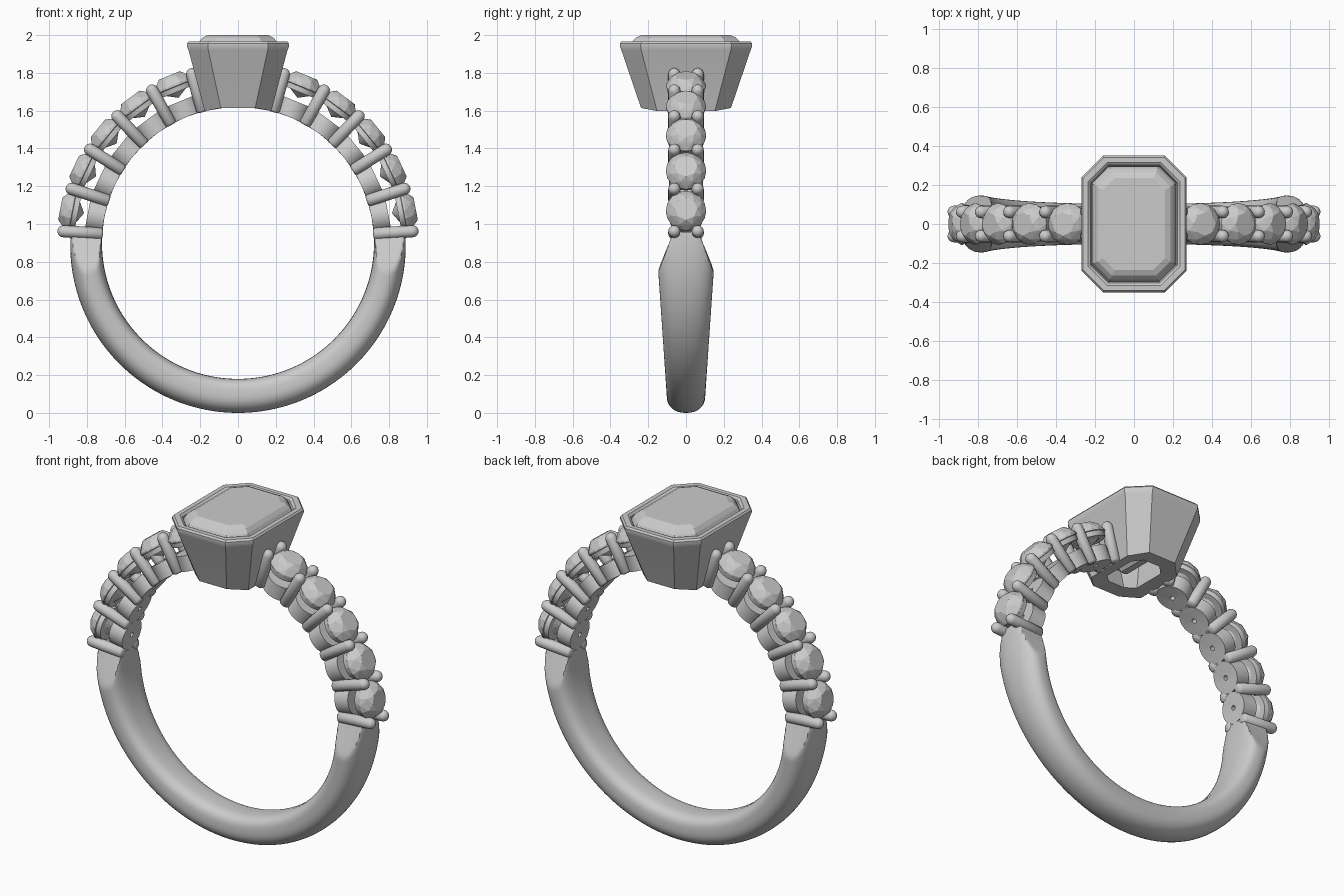
import bpy, bmesh
from math import sin, cos, pi, radians, sqrt
from mathutils import Matrix, Vector

if "Cube" in bpy.data.objects:
    bpy.data.objects.remove(bpy.data.objects["Cube"])

CZ, RI = 0.9, 0.72          # ring centre height, finger radius
STEP, A0 = 14.2, 3.8        # angular pitch of side stones, first prong angle


def finish(name, bm, smooth=None):
    bmesh.ops.recalc_face_normals(bm, faces=bm.faces)
    me = bpy.data.meshes.new(name)
    bm.to_mesh(me)
    bm.free()
    ob = bpy.data.objects.new(name, me)
    bpy.context.collection.objects.link(ob)
    if smooth:
        bpy.ops.object.select_all(action='DESELECT')
        ob.select_set(True)
        bpy.context.view_layer.objects.active = ob
        bpy.ops.object.shade_smooth_by_angle(angle=radians(smooth))
    return ob


def skin(name, rings, loop=False, smooth=None):
    """Bridge rings of points; either cap the ends or join last to first."""
    bm = bmesh.new()
    vs = [[bm.verts.new(p) for p in r] for r in rings]
    n = len(vs[0])
    for i in range(len(vs) if loop else len(vs) - 1):
        a, b = vs[i], vs[(i + 1) % len(vs)]
        for j in range(n):
            bm.faces.new((a[j], a[(j + 1) % n], b[(j + 1) % n], b[j]))
    if not loop:
        bm.faces.new(vs[0])
        bm.faces.new(vs[-1])
    return finish(name, bm, smooth)


def lathe(profile, n=32, y=0.0):
    return [[(r * cos(2 * pi * j / n), y + r * sin(2 * pi * j / n), h) for j in range(n)]
            for r, h in profile]


def radial(angle, side):
    """Matrix whose z axis points outward from the ring centre."""
    return Matrix.Translation((0, 0, CZ)) @ Matrix.Rotation(side * radians(90 - angle), 4, 'Y')


# Lower shank: domed section, widening upward, sides cut flat near the ends
def shank_ring(deg):
    a = radians(deg)
    z = CZ + 0.8 * sin(a)
    outer = 0.9 - 0.012 * (1 + sin(a))
    mid, half = (outer + RI) / 2, (outer - RI) / 2
    width = 0.095 + 0.069 * z
    cut = 0.147 - 0.077 * max(0.0, z - 0.75) / 0.2
    pts = []
    for k in range(40):
        t = 2 * pi * k / 40
        c, s = cos(t), sin(t)
        e = 0.9 if s > 0 else 0.65
        y = width * abs(c) ** e * (1 if c > 0 else -1)
        r = mid + half * abs(s) ** e * (1 if s > 0 else -1)
        y = max(-cut, min(cut, y))
        pts.append((r * cos(a), y, CZ + r * sin(a)))
    return pts


N = 120
start, end = A0, -180 - A0
skin("shank", [shank_ring(start + (end - start) * i / N) for i in range(N + 1)], smooth=35)


# Round brilliant stone
def brilliant(name, m):
    bm = bmesh.new()
    def ring(r, h, n, off=0.0):
        for j in range(n):
            t = 2 * pi * (j + off) / n
            bm.verts.new((r * cos(t), r * sin(t), h))
    ring(0.06, 0.958, 8)
    ring(0.087, 0.937, 8, 0.5)
    ring(0.107, 0.903, 16)
    ring(0.107, 0.893, 16)
    bm.verts.new((0, 0, 0.83))
    bmesh.ops.convex_hull(bm, input=bm.verts)
    bmesh.ops.dissolve_limit(bm, angle_limit=0.02, verts=bm.verts, edges=bm.edges)
    finish(name, bm).matrix_world = m


for side, tag in ((1, "right"), (-1, "left")):
    for k in range(5):
        m = radial(A0 + STEP * (k + 0.5), side)
        brilliant(f"side_stone_{tag}_{k}", m)
        # Seat ring under the stone
        seat = skin(f"stone_seat_{tag}_{k}",
                    lathe([(0.097, 0.862), (0.101, 0.89), (0.09, 0.89), (0.06, 0.862)]), True, 40)
        seat.matrix_world = m
        # Base collet with small hole, inner face following the finger circle
        rings = lathe([(0.09, 0.7), (0.09, 0.81), (0.014, 0.81), (0.014, 0.7)])
        for i in (0, 3):
            rings[i] = [(x, y, sqrt(RI * RI - x * x)) for x, y, _ in rings[i]]
        skin(f"collet_{tag}_{k}", rings, True, 40).matrix_world = m
    # Paired round-tipped prongs
    R = 0.032
    prof = [(0.02, 0.717), (R, 0.727)]
    prof += [(R * cos(radians(t)), 0.926 + R * sin(radians(t))) for t in (0, 20, 40, 60, 80)]
    for k in range(6):
        for j, y in enumerate((-0.062, 0.062)):
            p = skin(f"prong_{tag}_{k}_{j}", lathe(prof, 16, y), smooth=50)
            p.matrix_world = radial(A0 + STEP * k, side)


# Cut-corner rectangle ring
def octagon(hx, hy, c, z):
    pts = [(hx, -hy + c), (hx, hy - c), (hx - c, hy), (-hx + c, hy),
           (-hx, hy - c), (-hx, -hy + c), (-hx + c, -hy), (hx - c, -hy)]
    if z is None:                      # follow the finger circle
        return [(x, y, CZ + sqrt(RI * RI - x * x)) for x, y in pts]
    return [(x, y, z) for x, y in pts]


# Tapered bezel with rounded rim and open base
skin("bezel", [octagon(*p) for p in (
    (0.176, 0.238, 0.085, None),
    (0.262, 0.342, 0.105, 1.92), (0.27, 0.35, 0.11, 1.94), (0.27, 0.35, 0.11, 1.955),
    (0.262, 0.342, 0.107, 1.966), (0.235, 0.315, 0.097, 1.966), (0.222, 0.302, 0.09, 1.955),
    (0.215, 0.295, 0.088, 1.92), (0.105, 0.15, 0.05, None))], loop=True, smooth=30)

# Step-cut centre stone
skin("centre_stone", [octagon(*p) for p in (
    (0.02, 0.09, 0.012, 1.66), (0.1, 0.17, 0.045, 1.74), (0.17, 0.245, 0.07, 1.84),
    (0.216, 0.296, 0.088, 1.93), (0.216, 0.296, 0.088, 1.945), (0.205, 0.285, 0.083, 1.966),
    (0.187, 0.265, 0.073, 1.987), (0.16, 0.235, 0.06, 2.0))])
